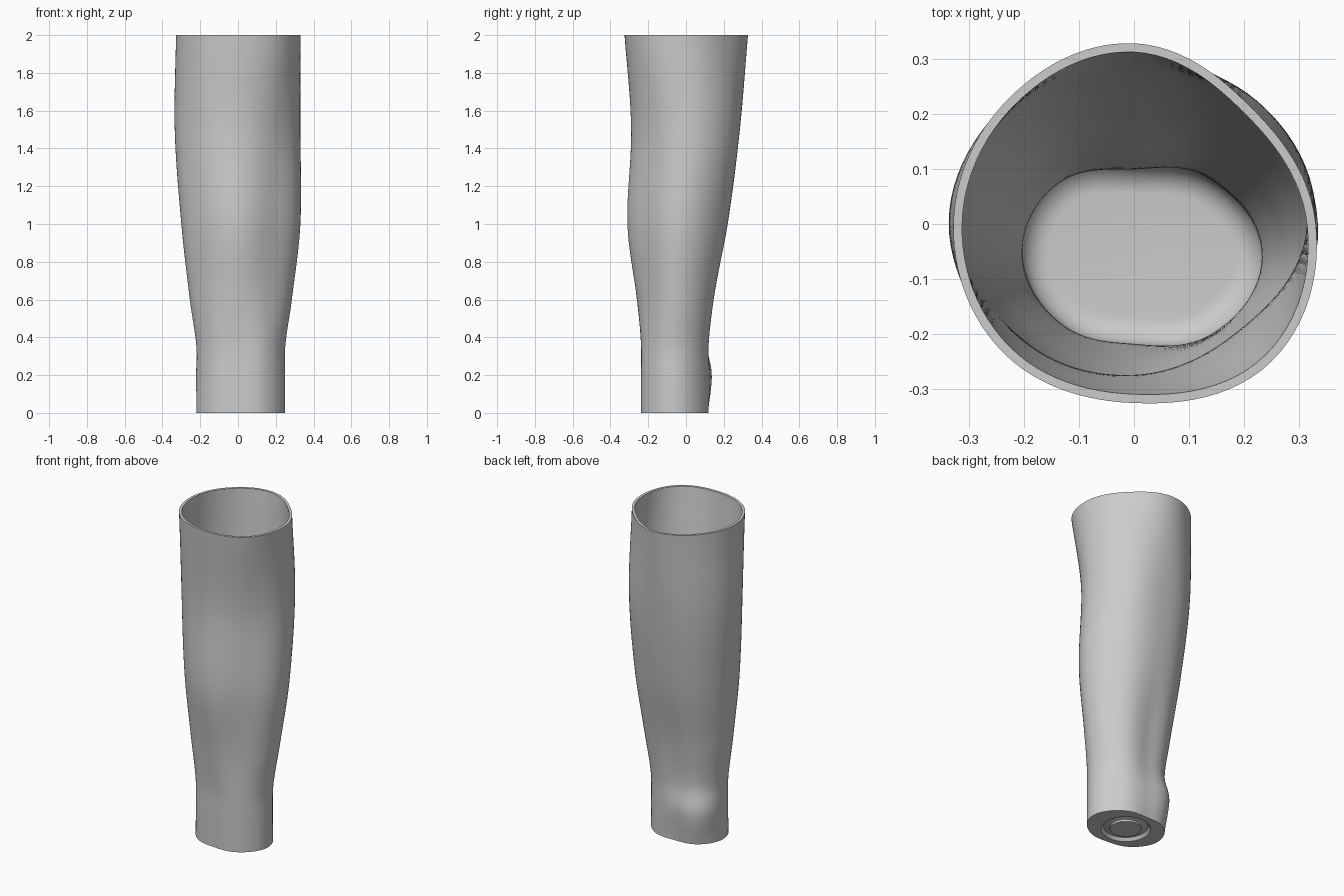
import bpy, bmesh, math
from mathutils import Vector

cube = bpy.data.objects.get("Cube")
if cube:
    bpy.data.objects.remove(cube)

SIDES = 96
LEVELS = 64
WALL = 0.016
FLOOR = 0.05
FILLET = 0.05

# Cross-sections: height, centre y, then radii every 45 degrees from +x
SECTIONS = [
    (0.0, -.06, .25, .215, .177, .207, .22, .195, .175, .215),
    (0.2, -.06, .25, .215, .19, .237, .22, .195, .175, .215),
    (0.35, -.06, .25, .22, .175, .207, .22, .195, .175, .215),
    (0.6, -.055, .285, .25, .195, .23, .255, .22, .205, .225),
    (1.0, -.04, .33, .3, .26, .285, .3, .27, .27, .265),
    (1.5, 0, .33, .315, .285, .31, .335, .31, .29, .29),
    (2.0, 0, .33, .3, .328, .322, .328, .333, .325, .353),
]


def hermite(a, b, slope_a, slope_b, t):
    return ((2*t**3 - 3*t**2 + 1) * a + (t**3 - 2*t**2 + t) * slope_a
            + (3*t**2 - 2*t**3) * b + (t**3 - t**2) * slope_b)


def along_height(z, column):
    """Smooth value of one section column at height z."""
    last = len(SECTIONS) - 1
    i = max(k for k in range(last) if SECTIONS[k][0] <= z or k == 0)

    def slope(k):
        lo, hi = SECTIONS[max(k - 1, 0)], SECTIONS[min(k + 1, last)]
        return (hi[column] - lo[column]) / (hi[0] - lo[0])

    p, q = SECTIONS[i], SECTIONS[i + 1]
    h = q[0] - p[0]
    return hermite(p[column], q[column], slope(i) * h, slope(i + 1) * h, (z - p[0]) / h)


def outline(z, inset=0.0):
    """Closed contour of the limb at height z, moved inwards by inset."""
    cy = along_height(z, 1)
    radii = [along_height(z, c) for c in range(2, 10)]
    points = []
    for s in range(SIDES):
        i, t = divmod(s * 8 / SIDES, 1)
        a, b, c, d = (radii[(int(i) + k) % 8] for k in (-1, 0, 1, 2))
        r = hermite(b, c, (c - a) / 2, (d - b) / 2, t)
        angle = math.tau * s / SIDES
        points.append(Vector((r * math.cos(angle), cy + r * math.sin(angle), z)))
    moved = []
    for s, p in enumerate(points):
        tangent = (points[(s + 1) % SIDES] - points[s - 1]).normalized()
        moved.append(p + inset * Vector((-tangent.y, tangent.x, 0)))
    return moved


def circle(radius, z):
    return [Vector((0.01 + radius * math.cos(math.tau * s / SIDES),
                    -0.06 + radius * math.sin(math.tau * s / SIDES), z))
            for s in range(SIDES)]


# Underside: raised disc in a round recess, out to the edge
loops = [circle(0.088, 0), circle(0.088, 0.012), circle(0.105, 0.018),
         circle(0.125, 0.018), circle(0.14, 0)]
# Outer skin from bottom to rim
loops += [outline(2 * k / LEVELS) for k in range(LEVELS + 1)]
# Inner skin from rim down to the floor fillet
start = FLOOR + FILLET
loops += [outline(2 + (start - 2) * k / LEVELS, WALL) for k in range(LEVELS + 1)]
# Rounded transition into the floor
for k in range(1, 9):
    a = math.pi / 2 * k / 8
    loops.append(outline(start - FILLET * math.sin(a), WALL + FILLET * (1 - math.cos(a))))

bm = bmesh.new()
rings = [[bm.verts.new(p) for p in loop] for loop in loops]
for low, high in zip(rings, rings[1:]):
    for s in range(SIDES):
        n = (s + 1) % SIDES
        bm.faces.new((low[s], low[n], high[n], high[s]))
bm.faces.new(list(reversed(rings[0])))
bm.faces.new(rings[-1])
bmesh.ops.recalc_face_normals(bm, faces=bm.faces)

mesh = bpy.data.meshes.new("hollow_limb_socket")
bm.to_mesh(mesh)
bm.free()
socket = bpy.data.objects.new("hollow_limb_socket", mesh)
bpy.context.collection.objects.link(socket)

# Plain grey shell
grey = bpy.data.materials.new("light_grey")
grey.use_nodes = True
colour = (0.6, 0.6, 0.6, 1)
grey.diffuse_color = colour
grey.node_tree.nodes["Principled BSDF"].inputs["Base Color"].default_value = colour
mesh.materials.append(grey)

bpy.ops.object.select_all(action='DESELECT')
socket.select_set(True)
bpy.context.view_layer.objects.active = socket
bpy.ops.object.shade_smooth_by_angle(angle=math.radians(35))
